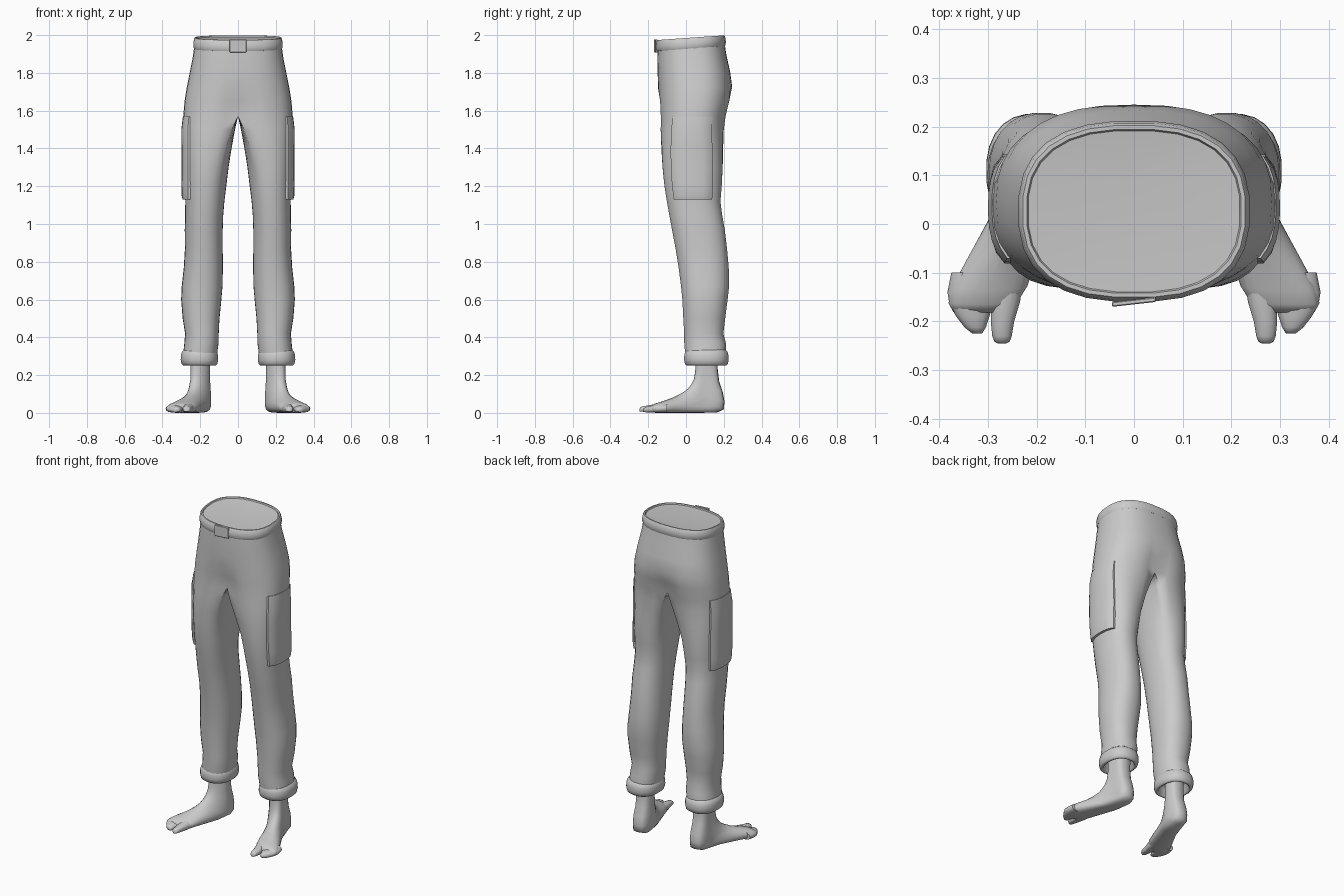
import bpy, bmesh, math
from mathutils import Vector

if "Cube" in bpy.data.objects:
    bpy.data.objects.remove(bpy.data.objects["Cube"])

grey = bpy.data.materials.new("plain grey")
grey.diffuse_color = (0.6, 0.6, 0.6, 1)
grey.use_nodes = True
grey.node_tree.nodes["Principled BSDF"].inputs["Base Color"].default_value = grey.diffuse_color


def spow(v, n):
    return math.copysign(abs(v) ** (2 / n), v)


def finish(name, bm, mirror=True, angle=50):
    bmesh.ops.recalc_face_normals(bm, faces=bm.faces)
    me = bpy.data.meshes.new(name)
    bm.to_mesh(me)
    bm.free()
    ob = bpy.data.objects.new(name, me)
    bpy.context.collection.objects.link(ob)
    me.materials.append(grey)
    if mirror:
        m = ob.modifiers.new("mirror", 'MIRROR')
        m.merge_threshold = 0.0005
    bpy.context.view_layer.objects.active = ob
    ob.select_set(True)
    bpy.ops.object.shade_smooth_by_angle(angle=math.radians(angle))
    ob.select_set(False)
    return ob


def loft(rings, cap_start=False, cap_end=False, closed=True):
    bm = bmesh.new()
    vs = [[bm.verts.new(p) for p in r] for r in rings]
    n = len(vs[0])
    for a, b in zip(vs, vs[1:]):
        for i in range(n if closed else n - 1):
            j = (i + 1) % n
            f = (a[i], a[j], b[j], b[i])
            if any(v.co.x > 1e-4 or v.co.x < -1e-4 for v in f):
                bm.faces.new(f)
    if cap_start:
        bm.faces.new(vs[0])
    if cap_end:
        bm.faces.new(vs[-1])
    return bm


# trouser sections: height, inner x, outer x, front y, back y, hip-to-leg blend
ROWS = [
    (1.95, 0, .230, -.150, .203, 0), (1.88, 0, .240, -.152, .215, 0),
    (1.80, 0, .256, -.150, .234, 0), (1.72, 0, .272, -.148, .245, 0),
    (1.65, 0, .283, -.146, .238, 0), (1.57, 0, .290, -.142, .218, 0),
    (1.50, .016, .290, -.140, .206, .3), (1.40, .034, .288, -.134, .200, .65),
    (1.30, .050, .285, -.126, .196, .9), (1.20, .062, .282, -.115, .190, 1),
    (1.12, .072, .279, -.102, .183, 1), (1.05, .078, .280, -.090, .192, 1),
    (.97, .081, .282, -.075, .206, 1), (.87, .081, .281, -.056, .218, 1),
    (.77, .080, .287, -.040, .227, 1), (.67, .082, .298, -.027, .229, 1),
    (.60, .088, .301, -.020, .221, 1), (.50, .098, .293, -.015, .208, 1),
    (.42, .102, .280, -.010, .198, 1), (.37, .103, .284, -.010, .212, 1),
    (.30, .112, .292, -.004, .212, 1)]
OUT, INN = 18, 10


def row_at(z):
    for a, b in zip(ROWS, ROWS[1:]):
        if b[0] <= z <= a[0]:
            t = (a[0] - z) / (a[0] - b[0])
            return [p + (q - p) * t for p, q in zip(a, b)]


def section_point(row, t, s=None):
    """t runs round the outside from front to back, s runs back along the inseam."""
    z, xi, xo, yf, yb, k = row
    cy, hy = (yf + yb) / 2, (yb - yf) / 2
    if s is None:
        a = math.radians(-90 + 180 * t)
        g = math.radians(-125 + 250 * t)
        hx, hyy = xi + (xo - xi) * spow(max(math.cos(a), 0), 2.5), cy + hy * spow(math.sin(a), 2.5)
    else:
        g = math.radians(125 + 110 * s)
        hx, hyy = xi, yb + (yf - yb) * s
    lx = (xi + xo) / 2 + (xo - xi) / 2 * spow(math.cos(g), 2.25)
    ly = cy + hy * spow(math.sin(g), 2.25)
    x, y = hx + (lx - hx) * k, hyy + (ly - hyy) * k
    if abs(x) < 1e-3:
        x = 0
    # shallow centre seam above the crotch
    dip = max(0, 1 - abs(z - 1.59) / .13) * max(0, 1 - x / .1)
    y += (cy - y) * .22 * dip
    # waist slopes up to the back
    z += .07 * (y - .02) * min(1, max(0, (z - 1.75) / .2))
    return Vector((x, y, z))


def trouser_ring(row):
    return ([section_point(row, j / OUT) for j in range(OUT + 1)]
            + [section_point(row, 0, j / INN) for j in range(1, INN)])


finish("trousers", loft([trouser_ring(r) for r in ROWS]), angle=60)

# side pockets: raised patches that follow the outer thigh
PZ = [1.57, 1.50, 1.40, 1.30, 1.21, 1.15, 1.13]
LIFT = [.002, .010, .011, .013, .017, .018, .014]
bm_rings = []
for z, lift in zip(PZ, LIFT):
    r = []
    for j in range(9):
        p = section_point(row_at(z), .335 + .315 * j / 8)
        edge = .5 if j in (0, 8) else 1
        r.append(p + Vector((lift * edge, (j / 8 - .5) * .012, 0)))
    bm_rings.append(r + [p - Vector((.035, 0, 0)) for p in reversed(r)])
finish("side_pocket", loft(bm_rings, True, True), angle=40)


def oval(cx, cy, rx, ry, z, n=24, e=2.3, tilt=0.0):
    pts = []
    for i in range(n):
        a = math.tau * (i + .5) / n
        y = cy + ry * spow(math.sin(a), e)
        pts.append(Vector((cx + rx * spow(math.cos(a), e), y, z + tilt * (y - .02))))
    return pts


# rolled cuffs, turned in at the bottom
CUFF = [(-.012, .335), (.000, .325), (.006, .305), (.007, .28), (.002, .258),
        (-.008, .250), (-.018, .256), (-.022, .30), (-.045, .315)]
finish("cuff", loft([oval(.204, .108, .093 + d, .112 + d, z) for d, z in CUFF],
                    cap_end=True), angle=70)

# belt with a closed, slightly sunken waist
BELT = [(-.010, 1.927), (.002, 1.928), (.006, 1.937), (.007, 1.955), (.003, 1.978),
        (-.002, 1.986), (-.010, 1.986), (-.013, 1.979)]
bm = loft([oval(0, .026, .231 + d, .179 + d, z, 28, 2.5, .07) for d, z in BELT])
bm.verts.ensure_lookup_table()
rim = list(bm.verts)[-28:]
mid = bm.verts.new((0, .075, 1.972))
for i in range(28):
    bm.faces.new((rim[i], rim[(i + 1) % 28], mid))
finish("belt", bm, mirror=False, angle=45)

# belt fastening strap
bm = bmesh.new()
bmesh.ops.create_cube(bm, size=1)
for v in bm.verts:
    x, y, z = v.co
    v.co = (x * .09, -.160 + y * .010 + x * .010, 1.943 + z * .068)
bmesh.ops.bevel(bm, geom=bm.edges[:], offset=.002, segments=1, affect='EDGES')
finish("belt_strap", bm, mirror=False, angle=30)


def axis(y):
    return .198 + max(0, .10 - y) * .43


def foot_ring(top, bottom, w, cx=None, n=20):
    pts = []
    for i in range(n):
        a = math.tau * i / n
        c, s = math.cos(a), spow(math.sin(a), 2.2)
        k = (s + 1) / 2
        y = bottom[0] + (top[0] - bottom[0]) * k
        z = bottom[1] + (top[1] - bottom[1]) * k
        # sole side is fuller than the instep
        half = w * (abs(c) ** (.55 if s < 0 else 1.0)) * (1 if c > 0 else -1)
        pts.append(Vector(((axis(y) if cx is None else cx) + half, y, z)))
    return pts


# foot: rings swing from the ankle round the heel to the ball
FOOT = [((.050, .32), (.168, .32), .052), ((.050, .23), (.168, .23), .050),
        ((.042, .18), (.176, .165), .050), ((.028, .15), (.195, .11), .053),
        ((.010, .128), (.204, .06), .055), ((-.01, .112), (.200, .018), .056),
        ((-.035, .098), (.165, .002), .056), ((-.065, .083), (.060, 0), .062),
        ((-.10, .070), (-.05, 0), .071), ((-.135, .058), (-.12, 0), .077),
        ((-.165, .049), (-.16, 0), .070), ((-.182, .036), (-.18, .004), .052)]
finish("foot", loft([foot_ring(*r) for r in FOOT], True, True), angle=70)

# big toe and the joined smaller toes
BIG = [(-.12, .052, .030, .258), (-.16, .048, .030, .264), (-.20, .040, .024, .270),
       (-.23, .035, .020, .271), (-.241, .030, .016, .271), (-.245, .022, .009, .271)]
SMALL = [(-.10, .050, .050, .325), (-.14, .046, .050, .333), (-.165, .042, .045, .334),
         (-.19, .037, .034, .331), (-.212, .032, .022, .326), (-.225, .024, .010, .322)]
for name, rows in (("big_toe", BIG), ("small_toes", SMALL)):
    finish(name, loft([foot_ring((y, h), (y, .002 if y > -.22 else .006), w, cx, 14)
                       for y, h, w, cx in rows], True, True), angle=70)
